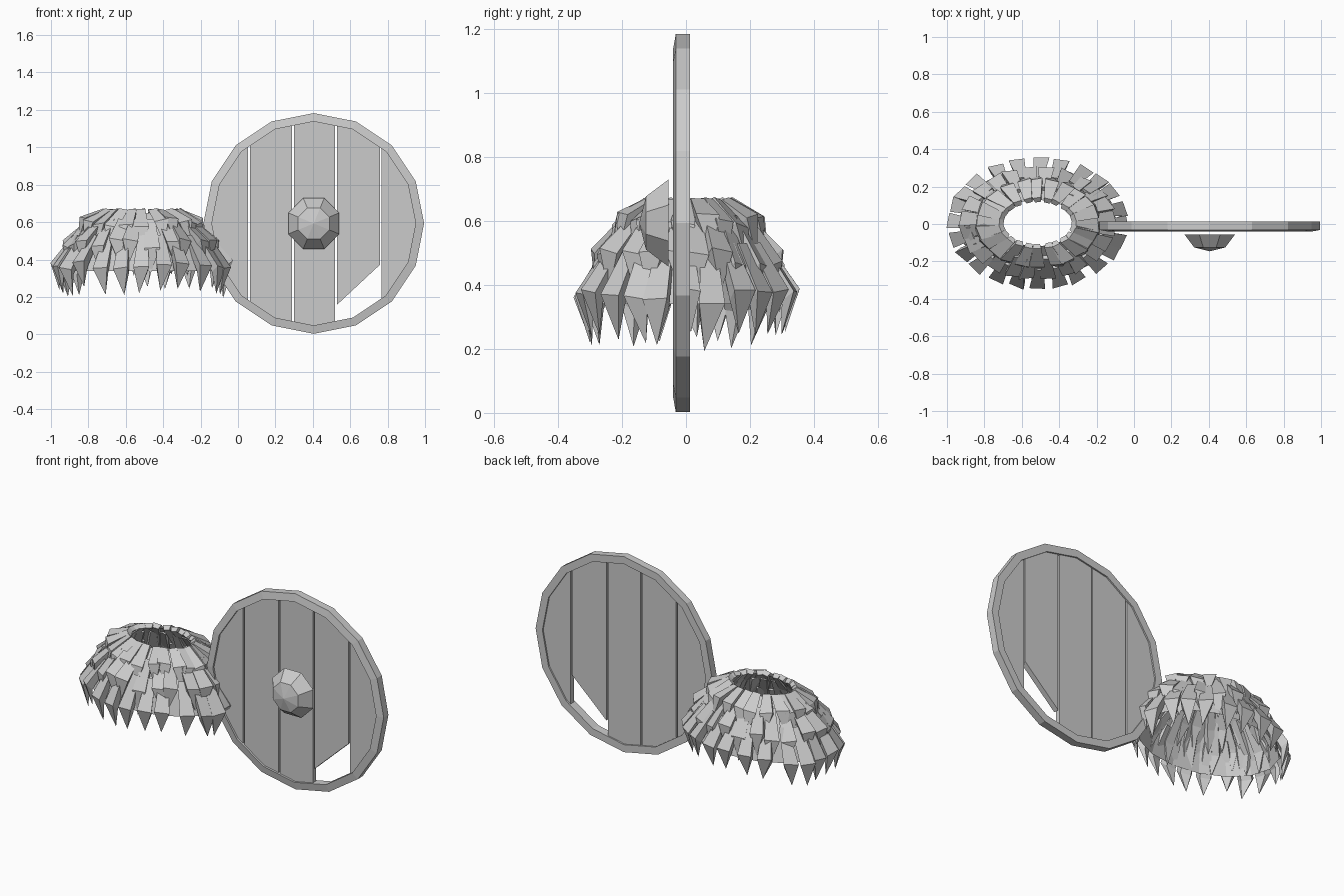
import bpy, bmesh, math, random
from mathutils import Vector, Matrix

random.seed(4)
if "Cube" in bpy.data.objects:
    bpy.data.objects.remove(bpy.data.objects["Cube"])

grey = bpy.data.materials.new("light_grey")
grey.use_nodes = True
colour = (0.6, 0.6, 0.6, 1)
grey.diffuse_color = colour
grey.node_tree.nodes["Principled BSDF"].inputs["Base Color"].default_value = colour

SHIELD = Vector((0.405, 0, 0.593))
COLLAR = Vector((-0.515, 0.005, 0))


def finish(bm, name, location):
    bmesh.ops.recalc_face_normals(bm, faces=bm.faces)
    mesh = bpy.data.meshes.new(name)
    bm.to_mesh(mesh)
    bm.free()
    mesh.materials.append(grey)
    obj = bpy.data.objects.new(name, mesh)
    obj.location = location
    bpy.context.collection.objects.link(obj)
    return obj


def bridge(bm, rings, closed=False):
    """Join successive rings of vertices with quads."""
    pairs = list(zip(rings, rings[1:]))
    if closed:
        pairs.append((rings[-1], rings[0]))
    for low, high in pairs:
        n = len(low)
        for i in range(n):
            j = (i + 1) % n
            bm.faces.new((low[i], low[j], high[j], high[i]))


def upright_ring(bm, sides, radius, y, turn=0):
    angles = [math.tau * (i + turn) / sides for i in range(sides)]
    return [bm.verts.new((radius * math.cos(a), y, radius * math.sin(a))) for a in angles]


# Shield rim with a sloping front edge
bm = bmesh.new()
profile = [(0.59, 0.013), (0.59, -0.032), (0.545, -0.04), (0.545, 0.013)]
bridge(bm, [upright_ring(bm, 16, r, y) for r, y in profile], closed=True)
finish(bm, "shield_rim", SHIELD)


# Planks: strips of the round board, one with its lower end broken off
def plank(name, left, right, broken=False):
    bm = bmesh.new()
    bm.faces.new(upright_ring(bm, 16, 0.548, -0.028))
    cuts = [((left, 0, 0), (-1, 0, 0)), ((right, 0, 0), (1, 0, 0))]
    if broken:
        cuts.append(((left, 0, -0.435), (0.68, 0, -0.73)))
    for point, normal in cuts:
        bmesh.ops.bisect_plane(bm, geom=bm.verts[:] + bm.edges[:] + bm.faces[:],
                               plane_co=point, plane_no=normal, clear_outer=True)
    made = bmesh.ops.extrude_face_region(bm, geom=bm.faces[:])["geom"]
    bmesh.ops.translate(bm, vec=(0, 0.032, 0),
                        verts=[v for v in made if isinstance(v, bmesh.types.BMVert)])
    finish(bm, name, SHIELD)


edges = [-0.6, -0.347, -0.11, 0.119, 0.358, 0.6]
for i in range(5):
    plank(f"shield_plank_{i + 1}", edges[i] + 0.005, edges[i + 1] - 0.005, broken=(i == 3))

# Faceted boss in front of the shield
bm = bmesh.new()
rings = [upright_ring(bm, 8, r, y, 0.5) for r, y in ((0.147, -0.055), (0.09, -0.125))]
bridge(bm, rings)
bm.faces.new(rings[0])
tip = bm.verts.new((0, -0.146, 0))
for i in range(8):
    bm.faces.new((rings[1][i], rings[1][(i + 1) % 8], tip))
finish(bm, "shield_boss", SHIELD)


# Open shell beneath the fur
def oval(level, angle):
    a, b, z = level
    return Vector((a * math.cos(angle), b * math.sin(angle), z))


bm = bmesh.new()
levels = [(0.21, 0.125, 0.65), (0.30, 0.205, 0.575), (0.385, 0.27, 0.46), (0.425, 0.30, 0.34)]
bridge(bm, [[bm.verts.new(oval(lv, math.tau * i / 16)) for i in range(16)] for lv in levels])
finish(bm, "collar_lining", COLLAR)


# Fur tufts: tapered blocks that widen to a bend and then point downwards
def tuft(bm, levels, angle, width):
    root, bend, point = (oval(lv, angle) for lv in levels)
    a, b, _ = levels[1]
    out = Vector((math.cos(angle) / a, math.sin(angle) / b, 0)).normalized()
    side = Vector((-out.y, out.x, 0))
    spin = Matrix.Rotation(random.uniform(-0.3, 0.3), 3, (bend - root).normalized())
    drop = Vector((0, 0, random.uniform(-0.03, 0.02)))
    sway = side * random.uniform(-0.015, 0.015)
    inward = -(out + Vector((0, 0, 0.8))).normalized()

    def section(centre, half, depth):
        corners = (side * half, -side * half,
                   -side * half * 0.7 + inward * depth, side * half * 0.7 + inward * depth)
        return [bm.verts.new(centre + spin @ c) for c in corners]

    top = section(root, width * 0.3, 0.03)
    low = section(bend + drop + sway, width * 0.5, 0.05)
    end = bm.verts.new(point + drop * 1.3 + sway * 2)
    bridge(bm, [top, low])
    bm.faces.new(top)
    for i in range(4):
        bm.faces.new((low[i], low[(i + 1) % 4], end))


tiers = {
    "upper": [(0.205, 0.135, 0.67), (0.325, 0.235, 0.605), (0.345, 0.255, 0.47)],
    "middle": [(0.28, 0.195, 0.615), (0.415, 0.30, 0.49), (0.405, 0.29, 0.35)],
    "lower": [(0.36, 0.25, 0.53), (0.48, 0.35, 0.37), (0.44, 0.305, 0.23)],
}
count = 24
for t, (name, levels) in enumerate(tiers.items()):
    bm = bmesh.new()
    for i in range(count):
        angle = math.tau * (i + 0.5 * t + random.uniform(-0.12, 0.12)) / count
        tuft(bm, levels, angle, (0.078, 0.085, 0.085)[t])
    finish(bm, f"{name}_fur_tufts", COLLAR)
